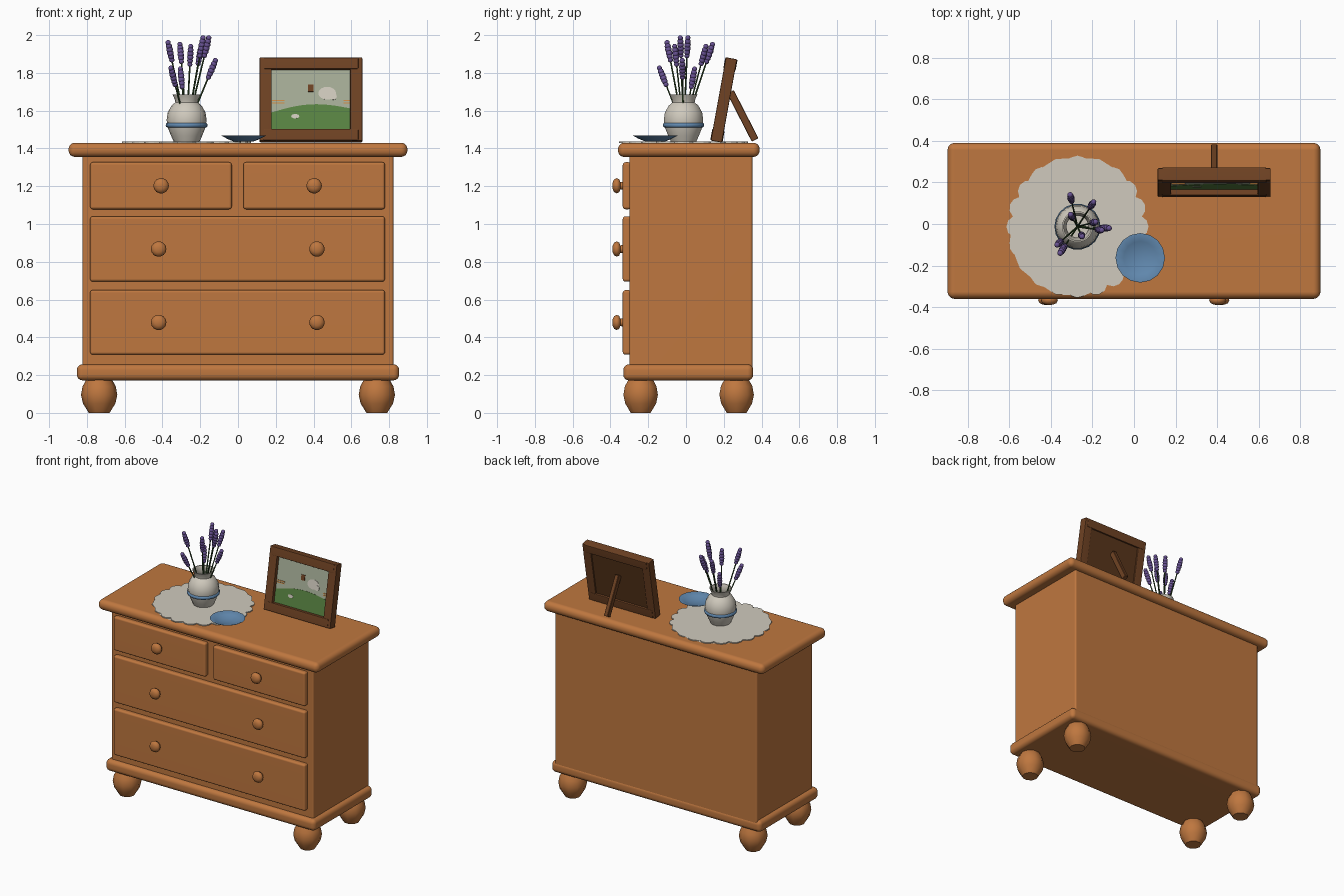
import bpy, bmesh
from math import sin, cos, pi, radians
from mathutils import Vector, Matrix

if "Cube" in bpy.data.objects:
    bpy.data.objects.remove(bpy.data.objects["Cube"], do_unlink=True)


def material(name, rgb):
    m = bpy.data.materials.new(name)
    m.use_nodes = True
    m.diffuse_color = (*rgb, 1)
    m.node_tree.nodes["Principled BSDF"].inputs["Base Color"].default_value = (*rgb, 1)
    m.node_tree.nodes["Principled BSDF"].inputs["Roughness"].default_value = 0.7
    return m


WOOD = material("warm_wood", (0.52, 0.185, 0.05))
FRAME = material("dark_wood", (0.16, 0.055, 0.017))
BACKING = material("backing_brown", (0.10, 0.036, 0.011))
CREAM = material("cream", (0.63, 0.59, 0.51))
BLUE = material("glaze_blue", (0.12, 0.25, 0.43))
PURPLE = material("lavender_purple", (0.14, 0.085, 0.29))
STEM = material("stem_green", (0.03, 0.075, 0.02))
SKY = material("pale_sky", (0.38, 0.42, 0.31))
HILL = material("hill_green", (0.10, 0.23, 0.055))
ORANGE = material("orange", (0.60, 0.25, 0.06))


def finish(name, bm, mat, matrix=None, smooth=True, angle=40):
    """Turn a bmesh into a named object with one material."""
    bmesh.ops.recalc_face_normals(bm, faces=bm.faces)
    me = bpy.data.meshes.new(name)
    bm.to_mesh(me)
    bm.free()
    me.materials.append(mat)
    if smooth:
        me.polygons.foreach_set("use_smooth", [True] * len(me.polygons))
        me.set_sharp_from_angle(angle=radians(angle))
    ob = bpy.data.objects.new(name, me)
    bpy.context.scene.collection.objects.link(ob)
    if matrix:
        ob.matrix_world = matrix
    return ob


def box(name, lo, hi, mat, bevel=0.0, segments=3, matrix=None):
    lo, hi = Vector(lo), Vector(hi)
    bm = bmesh.new()
    bmesh.ops.create_cube(bm, size=1)
    size = hi - lo
    for v in bm.verts:
        v.co = Vector(a * b for a, b in zip(v.co, size)) + (lo + hi) / 2
    if bevel:
        bmesh.ops.bevel(bm, geom=bm.edges[:], offset=bevel, segments=segments,
                        profile=0.5, affect='EDGES')
    ob = finish(name, bm, mat, matrix)
    ob.modifiers.new("flat_faces", 'WEIGHTED_NORMAL').keep_sharp = True
    return ob


def lathe(name, profile, sides, mat, matrix, angle=40):
    """Revolve (radius, height) points around the local z axis."""
    bm = bmesh.new()
    verts = [bm.verts.new((r, 0, z)) for r, z in profile]
    edges = [bm.edges.new(p) for p in zip(verts, verts[1:])]
    bmesh.ops.spin(bm, geom=verts + edges, axis=(0, 0, 1), cent=(0, 0, 0),
                   angle=2 * pi, steps=sides, use_merge=False)
    bmesh.ops.remove_doubles(bm, verts=bm.verts, dist=0.0001)
    return finish(name, bm, mat, matrix, angle=angle)


def slab(name, pts, depth, mat, matrix):
    """Extrude a flat outline by depth along local z."""
    bm = bmesh.new()
    face = bm.faces.new([bm.verts.new((x, y, 0)) for x, y in pts])
    out = bmesh.ops.extrude_face_region(bm, geom=[face])
    for v in out["geom"]:
        if isinstance(v, bmesh.types.BMVert):
            v.co.z += depth
    return finish(name, bm, mat, matrix, smooth=False)


def ellipse(cx, cy, rx, ry, n=16):
    return [(cx + rx * cos(2 * pi * i / n), cy + ry * sin(2 * pi * i / n)) for i in range(n)]


def at(x, y, z):
    return Matrix.Translation((x, y, z))


# Chest carcass
box("carcass", (-0.823, -0.3, 0.2), (0.823, 0.352, 1.37), WOOD, 0.012)
box("top_board", (-0.897, -0.36, 1.355), (0.897, 0.39, 1.43), WOOD, 0.034, 5)
box("plinth", (-0.853, -0.332, 0.172), (0.853, 0.356, 0.257), WOOD, 0.03, 4)

# Bun feet
FOOT = [(0, 0), (0.055, 0), (0.086, 0.05), (0.096, 0.095), (0.088, 0.14), (0.066, 0.18), (0, 0.18)]
for side, x in (("right", -0.735), ("left", 0.735)):
    for end, y in (("front", -0.24), ("back", 0.268)):
        lathe(f"{end}_{side}_foot", FOOT, 10, WOOD, at(x, y, 0), 50)

# Drawers with turned knobs
KNOB = [(0.022, 0), (0.02, 0.014), (0.036, 0.02), (0.041, 0.033), (0.034, 0.047),
        (0.018, 0.054), (0, 0.056)]
DRAWERS = [
    ("top_right", -0.783, -0.033, 1.078, 1.327, [-0.407]),
    ("top_left", 0.028, 0.778, 1.078, 1.327, [0.403]),
    ("middle", -0.783, 0.778, 0.695, 1.04, [-0.42, 0.418]),
    ("bottom", -0.783, 0.778, 0.308, 0.65, [-0.42, 0.418]),
]
for name, x0, x1, z0, z1, knobs in DRAWERS:
    box(f"{name}_drawer", (x0, -0.335, z0), (x1, -0.29, z1), WOOD, 0.014)
    for i, x in enumerate(knobs):
        spot = at(x, -0.334, (z0 + z1) / 2) @ Matrix.Rotation(pi / 2, 4, 'X')
        lathe(f"{name}_knob_{i + 1}", KNOB, 14, WOOD, spot, 60)

# Scalloped doily
CX, CY = -0.272, -0.013
scallops = []
for i in range(20):
    a = 2 * pi * i / 20
    for k in range(-3, 4):
        b = a + k * radians(33)
        scallops.append((0.288 * cos(a) + 0.054 * cos(b), 0.288 * sin(a) + 0.054 * sin(b)))
slab("doily", scallops, 0.007, CREAM, at(CX, CY, 1.43))

# Vase with a blue band
VASE = [(0, 0), (0.068, 0), (0.082, 0.03), (0.1, 0.075), (0.106, 0.115), (0.1, 0.155),
        (0.08, 0.19), (0.06, 0.208), (0.062, 0.222), (0.075, 0.25), (0.068, 0.25),
        (0.053, 0.215), (0.07, 0.18), (0.092, 0.13), (0.06, 0.02), (0, 0.02)]
lathe("vase", VASE, 18, CREAM, at(CX, CY, 1.436), 50)
BAND = [(0.1, -0.012), (0.108, -0.01), (0.111, 0), (0.108, 0.01), (0.1, 0.012)]
lathe("vase_band", BAND, 18, BLUE, at(CX, CY, 1.523), 70)

# Small dish
DISH = [(0, 0), (0.05, 0), (0.085, 0.014), (0.119, 0.032), (0.113, 0.033),
        (0.08, 0.02), (0.045, 0.009), (0, 0.006)]
lathe("dish", DISH, 16, BLUE, at(0.03, -0.163, 1.436))

# Lavender sprigs: a stem and a stack of beads for each tip
TIPS = [(-0.307, 0.14, 1.95), (-0.195, 0.105, 1.94), (-0.12, -0.02, 1.865),
        (-0.355, -0.14, 1.825), (-0.37, -0.1, 1.96), (-0.155, -0.03, 1.985),
        (-0.185, 0.01, 1.985), (-0.25, -0.06, 1.94), (-0.305, 0.045, 1.82)]
for n, tip in enumerate(TIPS, 1):
    root, tip = Vector((CX, CY, 1.5)), Vector(tip)
    way = tip - root
    turn = way.to_track_quat('Z', 'Y').to_matrix().to_4x4()
    bm = bmesh.new()
    bmesh.ops.create_cone(bm, cap_ends=True, segments=6, radius1=0.005, radius2=0.004,
                          depth=way.length - 0.03)
    mid = root + way.normalized() * (way.length - 0.03) / 2
    finish(f"lavender_stem_{n}", bm, STEM, Matrix.Translation(mid) @ turn)
    bm = bmesh.new()
    for i in range(6):
        r = 0.012 + 0.006 * sin(pi * (i + 0.8) / 6.5)
        bmesh.ops.create_uvsphere(bm, u_segments=8, v_segments=6, radius=r,
                                  matrix=at(0, 0, -0.019 * i))
    finish(f"lavender_head_{n}", bm, PURPLE, Matrix.Translation(tip) @ turn, angle=60)

# Leaning picture frame, built upright then tilted about its lower back edge
FX, TILT = 0.386, 0.18
LEAN = at(FX, 0.19, 1.431) @ Matrix.Rotation(-TILT, 4, 'X')
W, H, R = 0.272, 0.448, 0.064
for side, s in (("right", -1), ("left", 1)):
    xs = sorted((s * W, s * (W - R)))
    box(f"frame_{side}_stile", (xs[0], -0.06, 0), (xs[1], 0, H), FRAME, 0.006, 2, LEAN)
for name, z in (("bottom", 0), ("top", H - R)):
    box(f"frame_{name}_rail", (-W + 0.02, -0.063, z + 0.001), (W - 0.02, 0.003, z + R - 0.001),
        FRAME, 0.006, 2, LEAN)
box("frame_backing", (-W + 0.04, -0.03, 0.04), (W - 0.04, -0.01, H - 0.04), BACKING, matrix=LEAN)

# Strut behind the frame
top, foot = Vector((FX, 0.235, 1.70)), Vector((FX, 0.366, 1.445))
turn = (top - foot).to_track_quat('Z', 'X').to_matrix().to_4x4()
strut = box("frame_strut", (-0.02, -0.015, 0), (0.02, 0.015, (top - foot).length), FRAME,
            0.003, 1, Matrix.Translation(foot) @ turn)
# turn the broad side of the strut to face sideways
if abs((turn @ Vector((1, 0, 0))).x) > 0.7:
    strut.matrix_world = Matrix.Translation(foot) @ turn @ Matrix.Rotation(pi / 2, 4, 'Z')


# Painted landscape as thin plates
def paint(name, pts, layer, mat):
    local = [(x - FX, (z - 1.437) / cos(TILT)) for x, z in pts]
    place = LEAN @ at(0, -0.03 - 0.002 * layer, 0) @ Matrix.Rotation(pi / 2, 4, 'X')
    slab(name, local, 0.004, mat, place)


def rect(x0, x1, z0, z1):
    return [(x0, z0), (x1, z0), (x1, z1), (x0, z1)]


paint("picture_sky", rect(0.17, 0.602, 1.49, 1.83), 0, SKY)
steps = [i / 14 for i in range(15)]
crest = [(0.602 - 0.432 * t, 1.588 + 0.022 * (1 - t) + 0.034 * sin(pi * t)) for t in steps]
paint("picture_hill", [(0.17, 1.49), (0.602, 1.49)] + crest, 1, HILL)
paint("picture_cloud", ellipse(0.472, 1.692, 0.047, 0.034), 1, CREAM)
paint("picture_cloud_tail", ellipse(0.505, 1.675, 0.018, 0.018), 2, CREAM)
paint("picture_hut", rect(0.371, 0.4, 1.70, 1.738), 2, FRAME)
paint("picture_sheep", ellipse(0.303, 1.57, 0.022, 0.012, 10), 2, CREAM)
for i, z in enumerate((1.637, 1.65)):
    paint(f"picture_right_streak_{i + 1}", rect(0.18, 0.245, z, z + 0.006), 2, ORANGE)
    paint(f"picture_left_streak_{i + 1}", rect(0.558, 0.598, z, z + 0.006), 2, ORANGE)
